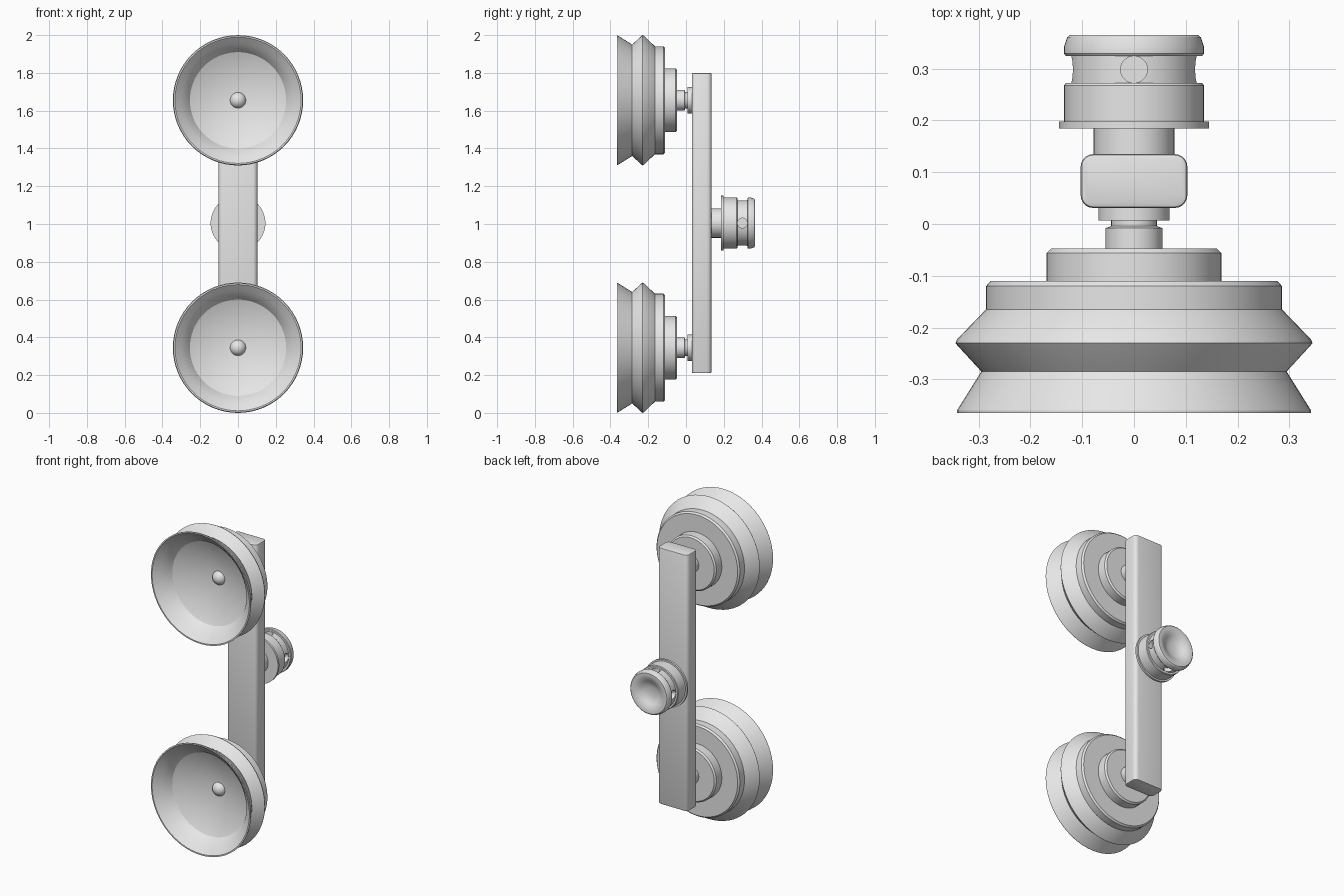
import bpy, bmesh, math
from mathutils import Matrix

if "Cube" in bpy.data.objects:
    bpy.data.objects.remove(bpy.data.objects["Cube"])

grey = bpy.data.materials.new("light grey")
grey.diffuse_color = (0.8, 0.8, 0.8, 1)
grey.use_nodes = True
grey.node_tree.nodes["Principled BSDF"].inputs["Base Color"].default_value = grey.diffuse_color


def finish(name, bm, angle=30):
    bmesh.ops.recalc_face_normals(bm, faces=bm.faces)
    me = bpy.data.meshes.new(name)
    bm.to_mesh(me)
    bm.free()
    me.materials.append(grey)
    ob = bpy.data.objects.new(name, me)
    bpy.context.collection.objects.link(ob)
    smooth(ob, angle)
    return ob


def smooth(ob, angle=30):
    bpy.ops.object.select_all(action='DESELECT')
    ob.select_set(True)
    bpy.context.view_layer.objects.active = ob
    bpy.ops.object.shade_smooth_by_angle(angle=math.radians(angle))


def lathe(name, profile, z, n=64, angle=30):
    """Turn (radius, y) points around the y axis at height z."""
    bm = bmesh.new()
    rings = []
    for r, y in profile:
        if r == 0:
            rings.append([bm.verts.new((0, y, z))] * n)
        else:
            rings.append([bm.verts.new((r * math.cos(2 * math.pi * i / n), y,
                                        z + r * math.sin(2 * math.pi * i / n)))
                          for i in range(n)])
    for a, b in zip(rings, rings[1:]):
        for i in range(n):
            j = (i + 1) % n
            face = list(dict.fromkeys((a[i], a[j], b[j], b[i])))
            bm.faces.new(face)
    return finish(name, bm, angle)


# suction cups with their necks
cup = [(0, -0.047), (0.16, -0.047), (0.169, -0.056), (0.169, -0.11),
       (0.277, -0.11), (0.286, -0.12), (0.286, -0.165), (0.342, -0.223),
       (0.345, -0.23), (0.342, -0.234), (0.295, -0.285), (0.342, -0.36),
       (0.342, -0.365), (0.334, -0.365), (0.30, -0.335), (0.275, -0.31),
       (0.255, -0.28), (0, -0.17)]
neck = [(0, -0.06), (0.055, -0.06), (0.055, -0.008), (0.044, -0.004),
        (0.044, 0.007), (0.069, 0.007), (0.069, 0.032), (0, 0.032)]
for label, z in (("lower", 0.345), ("upper", 1.655)):
    lathe(label + "_suction_cup", cup, z)
    lathe(label + "_neck", neck, z, 40)
    bm = bmesh.new()
    bmesh.ops.create_uvsphere(bm, u_segments=24, v_segments=14, radius=0.044,
                              matrix=Matrix.Translation((0, -0.175, z)))
    finish(label + "_cup_centre", bm)

# upright bar: long edges well rounded, ends slightly eased
bm = bmesh.new()
bmesh.ops.create_cube(bm, size=1, matrix=Matrix.Translation((0, 0.083, 1.005))
                      @ Matrix.Diagonal((0.206, 0.104, 1.59, 1)))
long_edges = [e for e in bm.edges
              if abs(e.verts[0].co.z - e.verts[1].co.z) > 1]
bmesh.ops.bevel(bm, geom=long_edges, offset=0.024, segments=5, profile=0.5,
                affect='EDGES')
ends = [e for e in bm.edges
        if abs(e.verts[0].co.z - e.verts[1].co.z) < 0.01]
bmesh.ops.bevel(bm, geom=ends, offset=0.007, segments=2, profile=0.5,
                affect='EDGES')
finish("upright_bar", bm)

# clamping knob on the back
ZK = 1.005
lathe("knob_shaft", [(0, 0.12), (0.078, 0.12), (0.078, 0.19), (0, 0.19)], ZK, 48)
lathe("knob_flange", [(0, 0.185), (0.145, 0.185), (0.145, 0.198), (0, 0.198)], ZK)
knob = lathe("knob", [
    (0, 0.195), (0.135, 0.195), (0.135, 0.268), (0.132, 0.272), (0.121, 0.272),
    (0.121, 0.325), (0.132, 0.325), (0.135, 0.329), (0.135, 0.343),
    (0.129, 0.361), (0.124, 0.365), (0.108, 0.365), (0.09, 0.36),
    (0.07, 0.35), (0.055, 0.34), (0.03, 0.334), (0, 0.332)], ZK)

# four round holes in the knob groove
for k in range(4):
    turn = Matrix.Rotation(k * math.pi / 2, 4, 'Y')
    bm = bmesh.new()
    bmesh.ops.create_cone(bm, cap_ends=True, segments=28, radius1=0.026,
                          radius2=0.026, depth=0.06,
                          matrix=Matrix.Translation((0, 0.2985, ZK)) @ turn
                          @ Matrix.Translation((0, 0, 0.125)))
    cutter = finish("hole_cutter", bm)
    cutter.hide_render = True
    mod = knob.modifiers.new("hole", 'BOOLEAN')
    mod.operation = 'DIFFERENCE'
    mod.solver = 'EXACT'
    mod.object = cutter
    bpy.context.view_layer.objects.active = knob
    bpy.ops.object.modifier_apply(modifier=mod.name)
    bpy.data.objects.remove(cutter)
smooth(knob)
